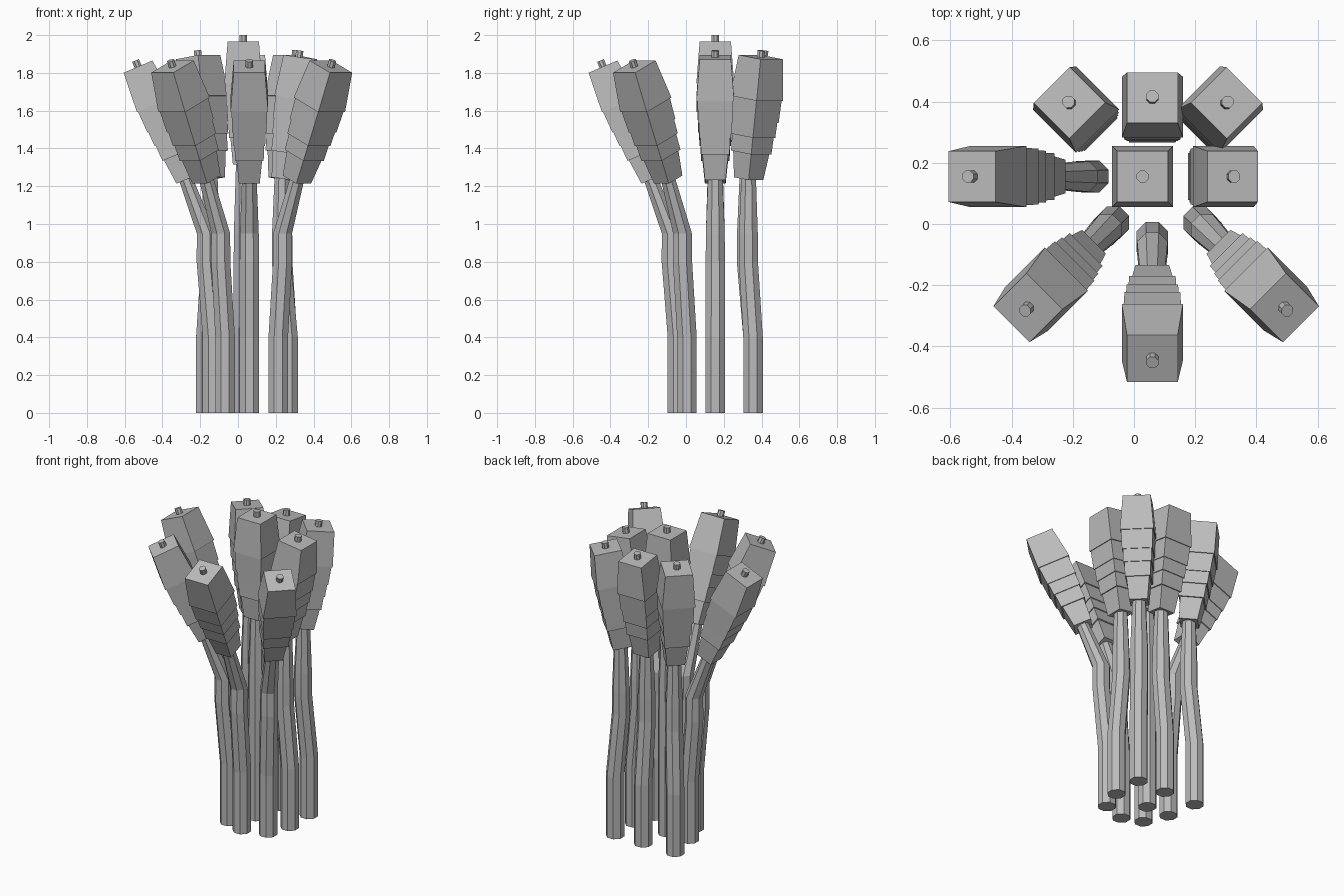
import bpy, bmesh, math
from mathutils import Vector, Matrix

cube = bpy.data.objects.get("Cube")
if cube:
    bpy.data.objects.remove(cube)

grey = bpy.data.materials.new("plain_grey")
grey.use_nodes = True
GREY = (0.5, 0.5, 0.5, 1)
grey.diffuse_color = GREY
grey.node_tree.nodes["Principled BSDF"].inputs["Base Color"].default_value = GREY


def loft(name, rings, sides, turn, matrix):
    """Skin polygon rings, each (offset, height, radius), and cap both ends."""
    bm = bmesh.new()
    loops = []
    for offset, height, radius in rings:
        angles = [turn + math.tau * i / sides for i in range(sides)]
        loops.append([bm.verts.new((offset + radius * math.cos(a),
                                    radius * math.sin(a), height)) for a in angles])
    for low, high in zip(loops, loops[1:]):
        for i in range(sides):
            j = (i + 1) % sides
            bm.faces.new((low[i], low[j], high[j], high[i]))
    bm.faces.new(loops[0][::-1])
    bm.faces.new(loops[-1])
    mesh = bpy.data.meshes.new(name)
    bm.to_mesh(mesh)
    bm.free()
    mesh.materials.append(grey)
    obj = bpy.data.objects.new(name, mesh)
    obj.matrix_world = matrix
    bpy.context.collection.objects.link(obj)


# Head tiers: (height, half width), wider bottoms overhang the tier below
TIERS = [(0, .055), (.14, .068), (.14, .076), (.23, .078), (.23, .084), (.31, .086),
         (.31, .091), (.43, .094), (.43, .1), (.65, .083)]

# Bend styles: offset at the bend, offset at the head, head height, head lean
STYLES = {
    "spread": (.033, .14, 1.235, 23),
    "upright": (-.035, -.033, 1.24, 8),
    "straight": (0, 0, 1.315, 0),
}


def stalk(name, x, y, heading, style):
    bend, reach, height, lean = STYLES[style]
    base = Matrix.Translation((x, y, 0)) @ Matrix.Rotation(math.radians(heading), 4, 'Z')
    # Stem, running a little way into the head
    tilt = math.tan(math.radians(lean))
    loft(name + "_stem", [(0, 0, .056), (0, .4, .056), (bend, .8, .055), (bend, .95, .054),
                          (reach, height, .042), (reach + .03 * tilt, height + .03, .042)],
         8, math.pi / 8, base)
    # Tiered square head with a small pin on top
    frame = base @ Matrix.Translation((reach, 0, height)) @ Matrix.Rotation(math.radians(lean), 4, 'Y')
    loft(name + "_head", [(0, h, w * math.sqrt(2)) for h, w in TIERS], 4, math.pi / 4, frame)
    loft(name + "_pin", [(0, .64, .021), (0, .685, .021)], 8, math.pi / 8, frame)


# Centre, back and side stalks stand upright; the rest spread outwards
stalk("centre", .028, .155, 0, "straight")
stalk("left", .265, .155, 0, "upright")
stalk("back_left", .262, .355, 45, "upright")
stalk("back", .06, .355, 90, "upright")
stalk("back_right", -.17, .355, 135, "upright")
stalk("right", -.135, .155, 180, "spread")
stalk("front_right", -.068, .005, 225, "spread")
stalk("front", .06, -.045, 270, "spread")
stalk("front_left", .213, .005, 315, "spread")
